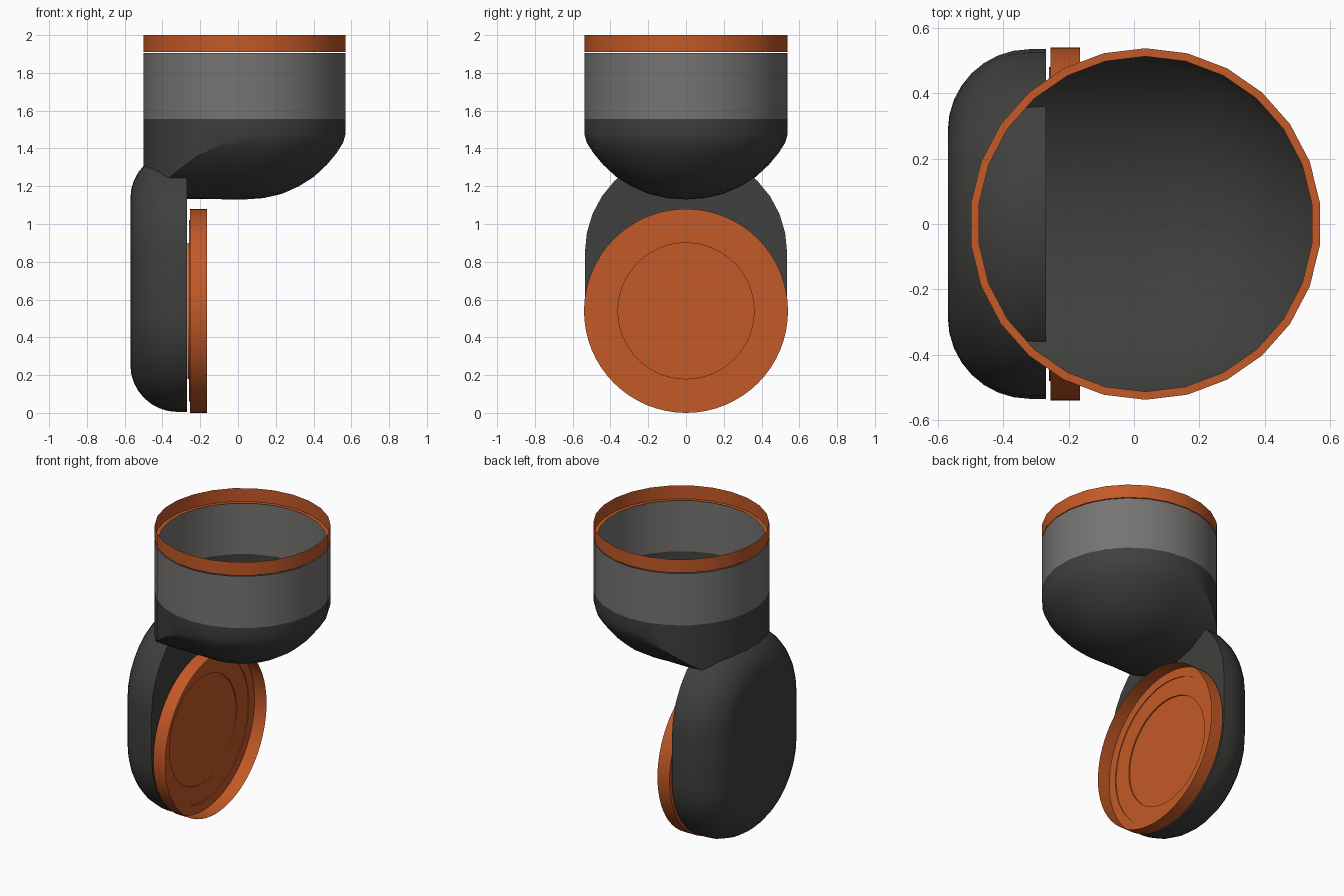
import bpy, bmesh
from math import sin, cos, pi, radians, hypot

if "Cube" in bpy.data.objects:
    bpy.data.objects.remove(bpy.data.objects["Cube"])

CX, R, N = 0.035, 0.538, 26          # cup axis, shared radius, cup sides


def material(name, rgb):
    m = bpy.data.materials.new(name)
    m.diffuse_color = (*rgb, 1)
    m.use_nodes = True
    m.node_tree.nodes["Principled BSDF"].inputs["Base Color"].default_value = m.diffuse_color
    return m


ORANGE = material("orange", (0.55, 0.10, 0.02))
DARK = material("dark_grey", (0.05, 0.05, 0.047))
GREY = material("mid_grey", (0.18, 0.175, 0.17))


def build(name, loops, mat, cap_start=False, cap_end=False, tip=None):
    """Skin a list of closed loops, optionally capped or closed to a tip."""
    bm = bmesh.new()
    rings = [[bm.verts.new(p) for p in loop] for loop in loops]
    n = len(rings[0])
    for a, b in zip(rings, rings[1:]):
        for i in range(n):
            j = (i + 1) % n
            bm.faces.new((a[i], a[j], b[j], b[i]))
    if cap_start:
        bm.faces.new(rings[0])
    if cap_end:
        bm.faces.new(rings[-1])
    if tip:
        t = bm.verts.new(tip)
        for i in range(n):
            bm.faces.new((rings[-1][i], rings[-1][(i + 1) % n], t))
    bmesh.ops.recalc_face_normals(bm, faces=bm.faces)
    me = bpy.data.meshes.new(name)
    bm.to_mesh(me)
    bm.free()
    me.materials.append(mat)
    ob = bpy.data.objects.new(name, me)
    bpy.context.collection.objects.link(ob)
    bpy.ops.object.select_all(action='DESELECT')
    ob.select_set(True)
    bpy.context.view_layer.objects.active = ob
    bpy.ops.object.shade_smooth_by_angle(angle=radians(30))
    return ob


def ring_z(r, z):
    """Horizontal ring on the cup axis, with vertices at +y and -y."""
    return [(CX + r * cos(pi / 2 + 2 * pi * i / N),
             r * sin(pi / 2 + 2 * pi * i / N), z) for i in range(N)]


def ring_x(r, x, n=64):
    """Upright ring facing +x, on the lower joint axis."""
    return [(x, r * cos(2 * pi * i / n), 0.54 + r * sin(2 * pi * i / n))
            for i in range(n)]


# Cup: orange rim with a small inner ledge, and two grey bands
build("cup_rim", [ring_z(R, 2.0), ring_z(R, 1.91), ring_z(0.513, 1.91)], ORANGE)
build("cup_band", [ring_z(R, 1.905), ring_z(R, 1.63)], GREY)
build("cup_lower_band", [ring_z(R, 1.63), ring_z(R, 1.555)], GREY)

# Bowl: round on +x, its profile carried straight along to the cup wall on -x
PROFILE = [(0, 1.13), (0.1, 1.137), (0.2, 1.16), (0.29, 1.2), (0.37, 1.25),
           (0.44, 1.315), (0.49, 1.375), (0.525, 1.43), (R, 1.475)]


def bowl_height(d):
    for (a, za), (b, zb) in zip(PROFILE, PROFILE[1:]):
        if d <= b:
            return za + (zb - za) * (d - a) / (b - a)
    return PROFILE[-1][1]


def bowl_ring(r):
    return [(x, y, bowl_height(abs(y) if x < CX else hypot(x - CX, y)))
            for x, y, _ in ring_z(r, 0)]


build("bowl", [ring_z(R, 1.555)] + [bowl_ring(r) for r, _ in PROFILE[:0:-1]],
      DARK, tip=(CX, 0, 1.13))


# Arm: upright stadium slab with a rounded back edge
def stadium(r, x, half=16):
    top = [(x, r * cos(pi * i / half), 0.85 + r * sin(pi * i / half))
           for i in range(half + 1)]
    low = [(x, -r * cos(pi * i / half), 0.54 - r * sin(pi * i / half))
           for i in range(half + 1)]
    return top + low


edge = [(0.285 + 0.25 * cos(pi * i / 16), -0.32 - 0.25 * sin(pi * i / 16))
        for i in range(9)]
build("arm", [stadium(0.535, -0.27)] + [stadium(r, x) for r, x in edge],
      DARK, cap_start=True, cap_end=True)

# Joint ring on the arm: open dish stepped back to the arm face
DISH = [(0.54, -0.165), (0.54, -0.255), (0.48, -0.255), (0.48, -0.26),
        (0.36, -0.26), (0.36, -0.268)]
build("joint_dish", [ring_x(r, x) for r, x in DISH], ORANGE, cap_end=True)
